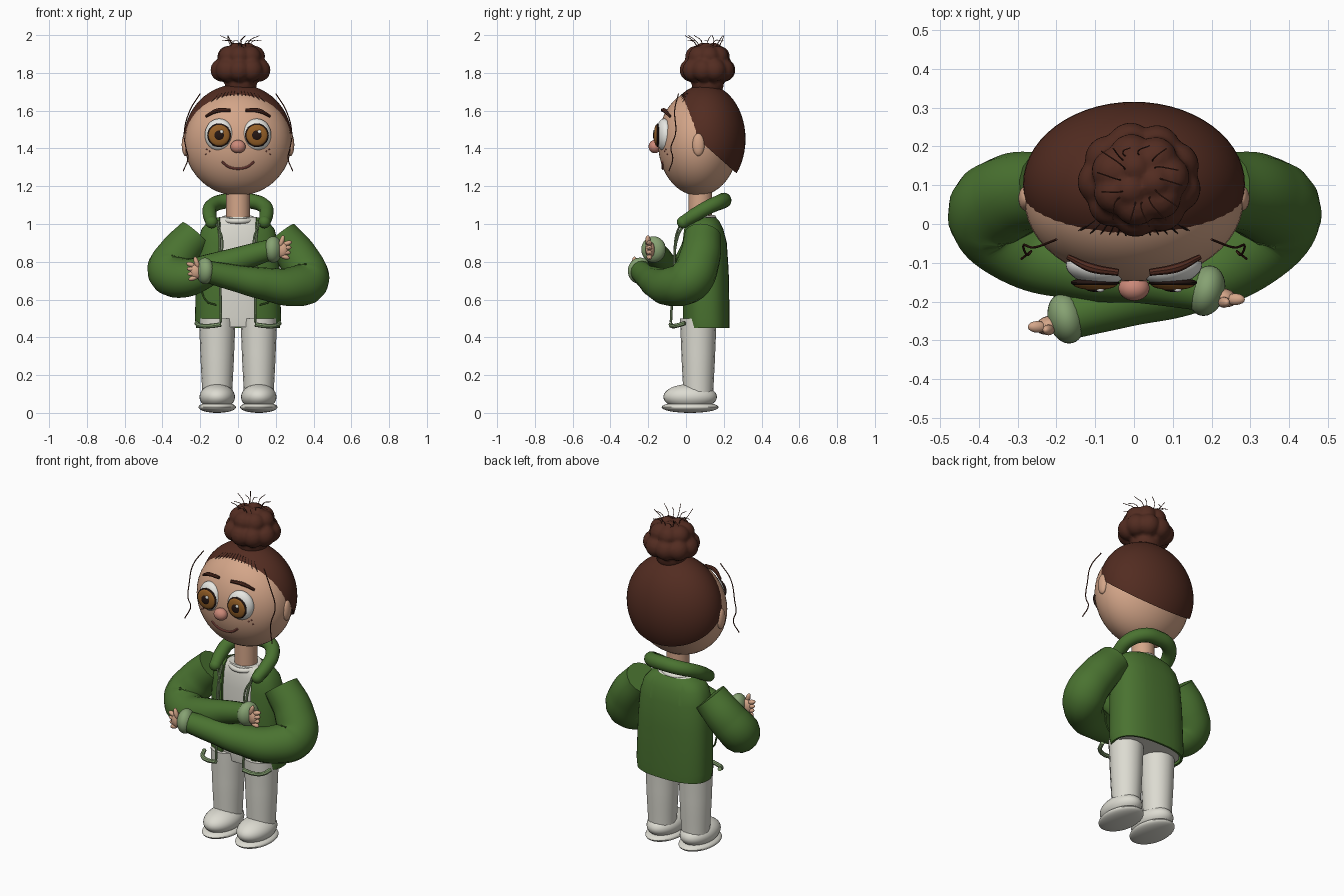
import bpy, bmesh, math, random
from mathutils import Matrix, Vector

random.seed(4)
if "Cube" in bpy.data.objects:
    bpy.data.objects.remove(bpy.data.objects["Cube"])
parts = []


def material(name, rgb):
    m = bpy.data.materials.new(name)
    m.use_nodes = True
    m.diffuse_color = (*rgb, 1)
    m.node_tree.nodes["Principled BSDF"].inputs["Base Color"].default_value = (*rgb, 1)
    return m


GREEN = material("jacket green", (.068, .17, .03))
TRIM = material("pale green", (.24, .36, .17))
SKIN = material("skin", (.66, .38, .25))
NOSE = material("rosy pink", (.6, .25, .19))
HAIR = material("hair brown", (.085, .025, .015))
CLOTH = material("off white", (.72, .71, .64))
EYE = material("eye white", (.84, .84, .8))
IRIS = material("amber brown", (.3, .115, .02))
DARK = material("near black", (.018, .008, .006))
LIP = material("lip red", (.36, .1, .08))


def add(name, data, mat):
    ob = bpy.data.objects.new(name, data)
    data.materials.append(mat)
    bpy.context.collection.objects.link(ob)
    parts.append(ob)
    return ob


def add_bm(name, bm, mat):
    me = bpy.data.meshes.new(name)
    bmesh.ops.recalc_face_normals(bm, faces=bm.faces)
    bm.to_mesh(me)
    bm.free()
    return add(name, me, mat)


def put_ball(bm, loc, size, rot=Matrix(), seg=32):
    mat = Matrix.Translation(loc) @ rot @ Matrix.Diagonal((*size, 1))
    bmesh.ops.create_uvsphere(bm, u_segments=seg, v_segments=seg // 2, radius=1, matrix=mat)


def ball(name, mat, loc, size, rot=Matrix(), seg=32):
    bm = bmesh.new()
    put_ball(bm, loc, size, rot, seg)
    return add_bm(name, bm, mat)


def tube(name, mat, pts, radius, detail=2):
    """Smooth tube through points; radius is a number or one per point."""
    cu = bpy.data.curves.new(name, 'CURVE')
    cu.dimensions = '3D'
    cu.bevel_depth = 1
    cu.bevel_resolution = detail
    cu.resolution_u = 4 + detail
    cu.use_fill_caps = True
    sp = cu.splines.new('BEZIER')
    sp.bezier_points.add(len(pts) - 1)
    for i, (bp, p) in enumerate(zip(sp.bezier_points, pts)):
        bp.co = p
        bp.handle_left_type = bp.handle_right_type = 'AUTO'
        bp.radius = radius[i] if isinstance(radius, (list, tuple)) else radius
    return add(name, cu, mat)


def loft(rings, n=48, power=2.5):
    """Stack of rounded-box rings given as z, half width, half depth, centre y."""
    bm = bmesh.new()
    rows = []
    for z, rx, ry, cy in rings:
        row = []
        for i in range(n):
            c, s = math.cos(math.tau * i / n), math.sin(math.tau * i / n)
            row.append(bm.verts.new((math.copysign(abs(c) ** (2 / power), c) * rx,
                                     cy + math.copysign(abs(s) ** (2 / power), s) * ry, z)))
        rows.append(row)
    for a, b in zip(rows, rows[1:]):
        for i in range(n):
            bm.faces.new((a[i], a[(i + 1) % n], b[(i + 1) % n], b[i]))
    return bm, rows


def on_ellipsoid(x, z, centre, size):
    k = 1 - (x / size[0]) ** 2 - ((z - centre[2]) / size[2]) ** 2
    return centre[1] - size[1] * math.sqrt(max(k, 0))


# Head and face
HEAD_C, HEAD_S = (0, .065, 1.43), (.283, .213, .28)
HAIR_C, HAIR_S = (0, .102, 1.45), (.286, .213, .29)
ball("head", SKIN, HEAD_C, HEAD_S, seg=48)
tube("neck", SKIN, [(0, .075, .98), (0, .075, 1.22)], .064, 5)
ball("nose", NOSE, (0, -.165, 1.41), (.04, .033, .035))
smile = [(x, on_ellipsoid(x, z, HEAD_C, HEAD_S) - .002, z)
         for x, z in [(-.085, 1.33), (-.05, 1.303), (0, 1.293), (.05, 1.303), (.085, 1.33)]]
tube("mouth", LIP, smile, .006)
for s, side in ((-1, "right"), (1, "left")):
    ball(side + "_ear", SKIN, (s * .278, .066, 1.42), (.02, .032, .06))
    turn = Matrix.Rotation(s * .2, 4, 'Z')
    ball(side + "_eye", EYE, (s * .1, -.115, 1.472), (.077, .043, .086), turn)
    ball(side + "_iris_rim", DARK, (s * .1, -.151, 1.47), (.063, .013, .063))
    ball(side + "_iris", IRIS, (s * .1, -.156, 1.47), (.056, .014, .056))
    ball(side + "_pupil", DARK, (s * .1, -.161, 1.47), (.03, .014, .03))
    ball(side + "_eye_glint", EYE, (s * .1 + .013, -.17, 1.488), (.01, .006, .01), seg=16)
    tube(side + "_brow", HAIR, [(s * .17, -.085, 1.57), (s * .11, -.113, 1.6), (s * .04, -.125, 1.603)],
         [.007, .012, .009])
    for x, z in ((.15, 1.385), (.17, 1.37), (.165, 1.395)):
        ball(side + "_freckle", LIP, (s * x, on_ellipsoid(x, z, HEAD_C, HEAD_S), z), (.004,) * 3, seg=8)
    tube(side + "_loose_strand", HAIR, [(s * .2, -.04, 1.69), (s * .255, -.06, 1.6), (s * .285, -.055, 1.48),
                                        (s * .275, -.08, 1.4), (s * .265, -.07, 1.35), (s * .29, -.09, 1.28)], .003)

# Hair cap cut along a sloping hairline
bm = bmesh.new()
put_ball(bm, HAIR_C, HAIR_S, seg=56)
cut = bmesh.ops.bisect_plane(bm, geom=bm.verts[:] + bm.edges[:] + bm.faces[:], plane_co=(0, -.055, 1.555),
                             plane_no=(0, .89, 1), clear_inner=True)
bmesh.ops.edgeloop_fill(bm, edges=[e for e in cut["geom_cut"] if isinstance(e, bmesh.types.BMEdge)])
add_bm("hair_cap", bm, HAIR)
for i in range(-6, 7):
    x = i * .028
    line = []
    for t in (0, .5, 1):
        px, pz = x * (1 - .4 * t), 1.635 - abs(x) * .12 + t * .075
        line.append((px, on_ellipsoid(px, pz, HAIR_C, HAIR_S), pz))
    tube("hair_groove", DARK, line, [.001, .003, .001], 1)

# Lumpy bun with flyaway hairs
bx, by = .015, .115
bm = bmesh.new()
put_ball(bm, (bx, by, 1.82), (.115, .11, .1))
put_ball(bm, (bx, by, 1.74), (.085, .085, .07))
for count, ring, z, r in ((9, .092, 1.815, .062), (7, .066, 1.885, .058), (3, .035, 1.915, .045)):
    for i in range(count):
        a = math.tau * i / count + z
        put_ball(bm, (bx + ring * math.cos(a) * 1.08, by + ring * .95 * math.sin(a), z), (r,) * 3, seg=20)
bun = add_bm("hair_bun", bm, HAIR)
mod = bun.modifiers.new("merge", 'REMESH')
mod.mode = 'VOXEL'
mod.voxel_size = .01
mod.use_smooth_shade = True
for i in range(14):
    a = math.tau * i / 14
    d = Vector((math.cos(a), math.sin(a), 0))
    base = Vector((bx, by, 1.91))
    bend = random.uniform(-.03, .03)
    tube("flyaway_hair", HAIR, [base + d * .05, base + d * .075 + Vector((bend, 0, .055)),
                                base + d * .11 + Vector((0, bend, .06 + .028 * (i % 2)))], .0017, 1)

# Shirt and open jacket share one body shape
BODY = [(.45, .215, .115, .108), (.5, .222, .12, .105), (.75, .215, .12, .1), (.9, .205, .115, .095),
        (.97, .188, .102, .09), (1.01, .155, .088, .085), (1.03, .11, .075, .08)]
bm, rows = loft([(z + .006, rx * .92, ry * .95, cy) for z, rx, ry, cy in BODY])
bm.faces.new(rows[0])
bm.faces.new(rows[-1])
add_bm("shirt", bm, CLOTH)
ring = [(.08 * math.cos(a), .07 + .075 * math.sin(a), 1.025 + .01 * math.sin(a))
        for a in [math.tau * i / 12 for i in range(13)]]
tube("shirt_collar", CLOTH, ring, .014, 3)

bm, rows = loft(BODY)
for x in (-.095, .095):
    bmesh.ops.bisect_plane(bm, geom=bm.verts[:] + bm.edges[:] + bm.faces[:], plane_co=(x, 0, 0), plane_no=(1, 0, 0))
gap = [f for f in bm.faces if abs(f.calc_center_median().x) < .095 and f.calc_center_median().y < .07]
bmesh.ops.delete(bm, geom=gap, context='FACES')
jacket = add_bm("jacket", bm, GREEN)
mod = jacket.modifiers.new("thickness", 'SOLIDIFY')
mod.thickness = .012
mod.offset = 0

half = [(.14, -.015, 1.01), (.15, .05, 1.05), (.143, .12, 1.09), (.085, .185, 1.118)]
hood = [(-x, y, z) for x, y, z in half] + [(0, .2, 1.125)] + half[::-1]
tube("hood_roll", GREEN, hood, [.032, .037, .038, .04, .041, .04, .038, .037, .032], 5)

for s, side in ((-1, "right"), (1, "left")):
    ball(side + "_hood_end", GREEN, (s * .14, -.015, 1.01), (.033,) * 3, seg=20)
    tube(side + "_zip_edge", TRIM, [(s * .09, -.08, .48), (s * .095, -.065, .75), (s * .098, -.045, .93),
                                    (s * .105, 0, 1.015)], .007)
    tube(side + "_hem", TRIM, [(s * .09, -.08, .468), (s * .15, -.075, .46), (s * .2, -.05, .462),
                               (s * .22, -.005, .475)], .012)
    tube(side + "_drawstring", TRIM, [(s * .115, -.03, 1.0), (s * .085, -.055, .93), (s * .09, -.06, .8)], .005)
    tube(side + "_pocket_seam", GREEN, [(s * .2, -.005, .66), (s * .165, -.022, .59), (s * .115, -.025, .57)], .005)

# Crossed sleeves
tube("right_sleeve", GREEN, [(-.222, .09, .945), (-.32, .07, .835), (-.365, .02, .75), (-.29, -.055, .715),
                             (-.13, -.115, .765), (.03, -.14, .82), (.18, -.17, .867)],
     [.098, .11, .115, .105, .082, .066, .055], 6)
tube("left_sleeve", GREEN, [(.222, .09, .94), (.325, .07, .81), (.365, .02, .705), (.29, -.07, .67),
                            (.13, -.15, .685), (-.02, -.195, .715), (-.17, -.24, .75)],
     [.098, .11, .118, .105, .085, .07, .058], 6)


# Cuffs and hands
def hand(side, cuff, s):
    c = Vector(cuff)
    turn = Matrix.Rotation(s * -.25, 4, 'Z')
    ball(side + "_cuff", TRIM, c, (.047, .066, .07), turn)
    bm = bmesh.new()
    put_ball(bm, c + Vector((s * .045, -.018, 0)), (.034, .024, .043), turn, 20)
    for i in range(4):
        tilt = Matrix.Rotation(s * (i - 1.5) * .2, 4, 'Y')
        put_ball(bm, c + Vector((s * (.074 - .004 * i), -.022, .033 - .024 * i)), (.026, .015, .013), tilt, 16)
    put_ball(bm, c + Vector((s * .045, -.03, .045)), (.013, .014, .032), Matrix.Rotation(s * .3, 4, 'Y'), 16)
    add_bm(side + "_hand", bm, SKIN)


hand("right", (.187, -.172, .865), 1)
hand("left", (-.175, -.243, .752), -1)

# Legs and shoes
for s, side in ((-1, "right"), (1, "left")):
    tube(side + "_leg", CLOTH, [(s * .11, .065, .1), (s * .11, .065, .3), (s * .11, .065, .5)], [.079, .089, .097], 6)
    ball(side + "_shoe", CLOTH, (s * .11, .022, .085), (.094, .142, .068))
    ball(side + "_sole", CLOTH, (s * .11, .022, .03), (.099, .151, .03))

# Turn everything into smooth meshes
bpy.ops.object.select_all(action='DESELECT')
for ob in parts:
    ob.select_set(True)
bpy.context.view_layer.objects.active = parts[0]
bpy.ops.object.convert(target='MESH')
bpy.ops.object.shade_smooth_by_angle(angle=math.radians(40))
